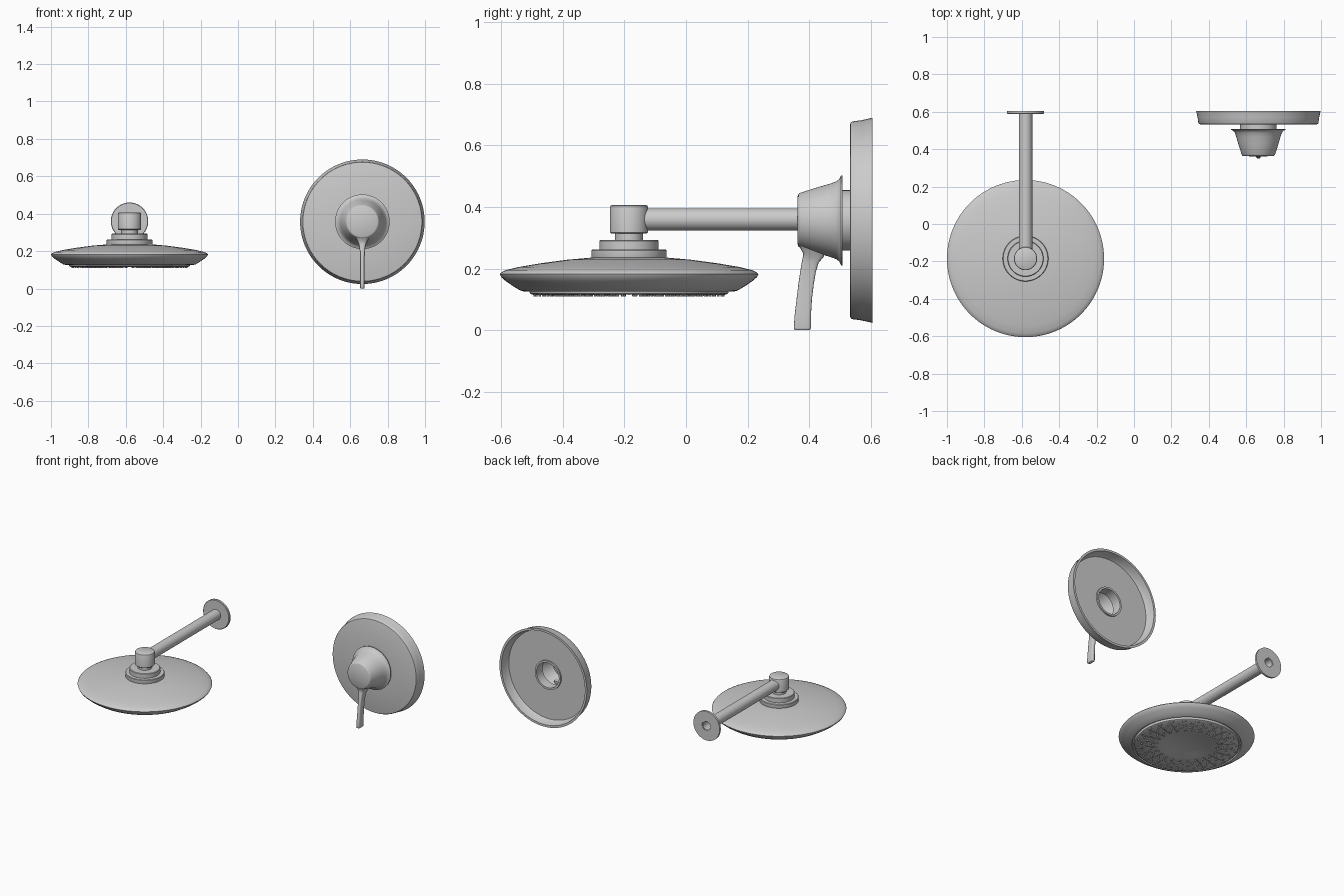
import bpy, bmesh, math
from mathutils import Vector

if "Cube" in bpy.data.objects:
    bpy.data.objects.remove(bpy.data.objects["Cube"])

HEAD = (-0.58, -0.185)      # x, y of shower head axis
ARM_Z = 0.36
VALVE = (0.665, 0.357)      # x, z of valve axis


def finish(name, bm, angle=35):
    bmesh.ops.remove_doubles(bm, verts=bm.verts, dist=1e-6)
    bmesh.ops.recalc_face_normals(bm, faces=bm.faces)
    me = bpy.data.meshes.new(name)
    bm.to_mesh(me)
    bm.free()
    me.shade_smooth()
    me.set_sharp_from_angle(angle=math.radians(angle))
    ob = bpy.data.objects.new(name, me)
    bpy.context.collection.objects.link(ob)
    return ob


def lathe(name, profile, axis, centre, seg=96, closed=False):
    """Revolve (radius, position along axis) points about a z or y axis."""
    bm = bmesh.new()
    rings = []
    for r, h in profile:
        ring = []
        for i in range(1 if r == 0 else seg):
            a = 2 * math.pi * i / seg
            u, v = r * math.cos(a), r * math.sin(a)
            p = (centre[0] + u, centre[1] + v, h) if axis == 'Z' else (centre[0] + u, h, centre[1] + v)
            ring.append(bm.verts.new(p))
        rings.append(ring)
    pairs = list(zip(rings, rings[1:]))
    if closed:
        pairs.append((rings[-1], rings[0]))
    for a, b in pairs:
        for i in range(seg):
            j = (i + 1) % seg
            if len(a) == 1:
                bm.faces.new((a[0], b[i], b[j]))
            elif len(b) == 1:
                bm.faces.new((a[i], a[j], b[0]))
            else:
                bm.faces.new((a[i], a[j], b[j], b[i]))
    return finish(name, bm)


# Shower head disc with recessed ring and dished centre underneath
lathe("shower_head", [
    (0, 0.238), (0.11, 0.237), (0.2, 0.229), (0.29, 0.217), (0.36, 0.205), (0.4, 0.195),
    (0.415, 0.188), (0.42, 0.182), (0.415, 0.172), (0.4, 0.159), (0.375, 0.142),
    (0.353, 0.129), (0.338, 0.125), (0.335, 0.134), (0.325, 0.134), (0.322, 0.120),
    (0.316, 0.116), (0.18, 0.118), (0.165, 0.120), (0.12, 0.130), (0.06, 0.139), (0, 0.142)], 'Z', HEAD)

# Stepped collar, neck and elbow above the disc
lathe("head_collar", [
    (0, 0.225), (0.12, 0.225), (0.122, 0.229), (0.122, 0.259), (0.119, 0.262), (0.096, 0.262),
    (0.096, 0.29), (0.093, 0.293), (0.045, 0.293), (0.045, 0.32), (0, 0.32)], 'Z', HEAD)
lathe("elbow", [
    (0, 0.314), (0.058, 0.314), (0.062, 0.318), (0.062, 0.399), (0.06, 0.404),
    (0.055, 0.407), (0, 0.407)], 'Z', HEAD, 64)

# Spray nozzles and radial ribs on the underside
bm = bmesh.new()
ribs = bmesh.new()
COLS = 24
for c in range(COLS):
    for k in range(5):
        r = 0.195 + 0.028 * k
        a = 2 * math.pi * (c + 0.5 + (0.22 if k % 2 else -0.22)) / COLS
        p = Vector((HEAD[0] + r * math.cos(a), HEAD[1] + r * math.sin(a), 0))
        rings = []
        for rad, z in ((0.006, 0.119), (0.0035, 0.109)):
            rings.append([bm.verts.new(p + Vector((rad * math.cos(t * math.pi / 4),
                                                   rad * math.sin(t * math.pi / 4), z))) for t in range(8)])
        for i in range(8):
            j = (i + 1) % 8
            bm.faces.new((rings[0][i], rings[0][j], rings[1][j], rings[1][i]))
        bm.faces.new(rings[1])
    a = 2 * math.pi * c / COLS
    d, n = Vector((math.cos(a), math.sin(a), 0)), Vector((-math.sin(a), math.cos(a), 0))
    box = bmesh.ops.create_cube(ribs, size=1)["verts"]
    for v in box:
        x, y, z = v.co
        v.co = Vector((HEAD[0], HEAD[1], 0.1165 + 0.005 * z)) + d * (0.245 + 0.13 * x) + n * 0.003 * y
finish("spray_nozzles", bm)
finish("spray_ribs", ribs)

# Hollow arm and wall flange
arm_c = (HEAD[0], ARM_Z)
lathe("shower_arm", [(0.036, -0.185), (0.036, 0.603), (0.028, 0.603), (0.028, -0.1), (0, -0.1)], 'Y', arm_c, 48)
lathe("wall_flange", [(0.034, 0.589), (0.097, 0.589), (0.1, 0.592), (0.1, 0.605), (0.034, 0.605)],
      'Y', arm_c, 64, True)

# Valve wall plate: shallow pan open at the back, with a central hole
lathe("valve_plate", [
    (0.085, 0.533), (0.312, 0.533), (0.318, 0.535), (0.321, 0.54), (0.325, 0.57), (0.330, 0.592),
    (0.333, 0.605), (0.318, 0.605), (0.314, 0.585), (0.31, 0.56), (0.303, 0.546), (0.085, 0.546)],
    'Y', VALVE, 96, True)
lathe("valve_sleeve", [(0.098, 0.49), (0.098, 0.556), (0.085, 0.556), (0.085, 0.49)], 'Y', VALVE, 64, True)

# Conical handle hub, hollow from behind
lathe("handle_hub", [
    (0, 0.361), (0.08, 0.363), (0.086, 0.366), (0.09, 0.373), (0.108, 0.43), (0.118, 0.465),
    (0.126, 0.488), (0.134, 0.498), (0.146, 0.504), (0.146, 0.508), (0.132, 0.507), (0.118, 0.495),
    (0.105, 0.46), (0.085, 0.395), (0.08, 0.385), (0, 0.385)], 'Y', VALVE)

# Lever: rounded sections (z, front y, back y, half width) swept downward
sections = [
    (0.272, 0.368, 0.452, 0.036), (0.25, 0.381, 0.452, 0.026), (0.235, 0.379, 0.445, 0.019),
    (0.22, 0.376, 0.431, 0.0155), (0.19, 0.371, 0.422, 0.013), (0.15, 0.365, 0.415, 0.012),
    (0.1, 0.359, 0.409, 0.012), (0.05, 0.353, 0.406, 0.0125), (0.008, 0.35, 0.406, 0.0125),
    (0.002, 0.352, 0.404, 0.0115), (0.0, 0.356, 0.4, 0.009)]
bm = bmesh.new()
N = 24
rings = []
for z, yf, yb, w in sections:
    ring = []
    for i in range(N):
        t = 2 * math.pi * i / N
        cx, sy = math.cos(t), math.sin(t)
        x = math.copysign(abs(cx) ** 0.4, cx) * w
        y = (yf + yb) / 2 + math.copysign(abs(sy) ** 0.6, sy) * (yb - yf) / 2
        ring.append(bm.verts.new((VALVE[0] + x, y, z)))
    rings.append(ring)
for a, b in zip(rings, rings[1:]):
    for i in range(N):
        j = (i + 1) % N
        bm.faces.new((a[i], a[j], b[j], b[i]))
bm.faces.new(rings[0])
bm.faces.new(rings[-1])
finish("handle_lever", bm, 50)
